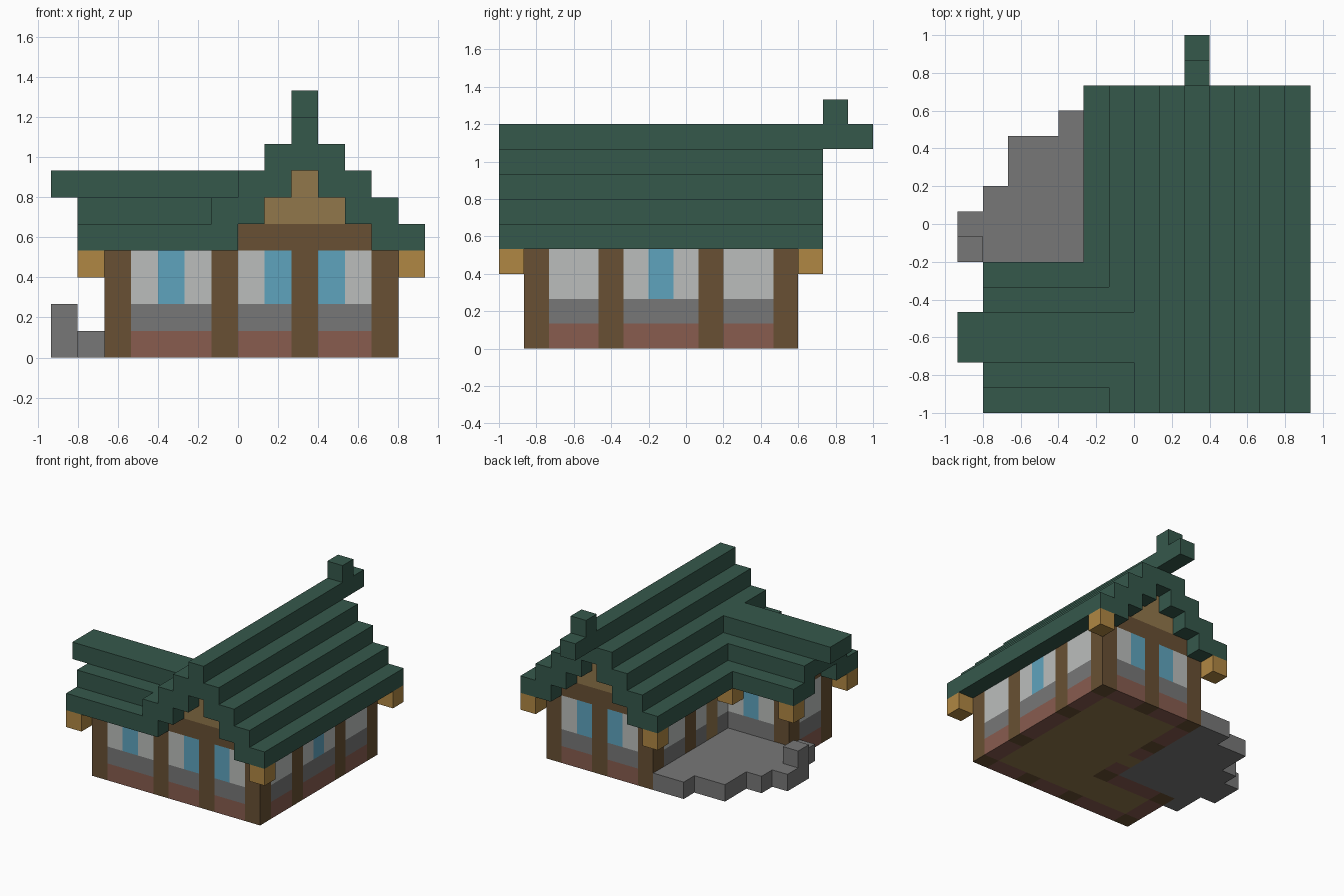
import bpy
import bmesh
from itertools import product
from mathutils import Vector

cube = bpy.data.objects.get("Cube")
if cube:
    bpy.data.objects.remove(cube)

U = 2 / 15                                # edge of one building block
ORIGIN = Vector((0, -7.5, 0))


def material(name, rgb):
    lin = [((c / 255 + 0.055) / 1.055) ** 2.4 for c in rgb] + [1]
    m = bpy.data.materials.new(name)
    m.use_nodes = True
    m.diffuse_color = lin
    bsdf = m.node_tree.nodes["Principled BSDF"]
    bsdf.inputs["Base Color"].default_value = lin
    bsdf.inputs["Roughness"].default_value = 0.9
    return m


green = material("roof green", (53, 88, 75))
timber = material("dark timber", (104, 80, 51))
plank = material("tan plank", (145, 119, 75))
gold = material("golden wood", (176, 135, 67))
brick = material("brick red", (136, 92, 79))
stone = material("stone grey", (119, 119, 119))
plaster = material("white plaster", (187, 190, 188))
glass = material("window blue", (95, 164, 190))

owner = {}                                # block -> part that owns it
colours = {}                              # part -> material


def fill(part, mat, xs, ys, zs):
    """Fill inclusive block ranges with a part."""
    colours[part] = mat
    spans = [range(a, b + 1) for a, b in (xs, ys, zs)]
    for cell in product(*spans):
        owner[cell] = part


def column(part, mat, x, y, low, high):
    fill(part, mat, (x, x), (y, y), (low, high))


# Terrace: stepped outline, with one raised block and a doorstep
for y, x in {5: -6, 6: -7, 7: -7, 8: -6, 9: -5, 10: -5, 11: -3}.items():
    fill("terrace", stone, (x, -2), (y, y), (0, 0))
column("terrace", stone, -6, 4, 0, 0)
column("terrace_pillar", stone, -7, 6, 1, 1)

# Footprint: long hall plus a side wing
plan = set(product(range(-1, 6), range(1, 12)))
plan |= set(product(range(-5, 0), range(1, 5)))
windows = {(-3, 1), (1, 1), (3, 1), (1, 11), (3, 11), (5, 6), (-3, 4)}
door = (-1, 6)

# Floor, posts, banded walls, windows and door
for x, y in sorted(plan):
    around = product((x - 1, x, x + 1), (y - 1, y, y + 1))
    if all(c in plan for c in around):
        column("floor", plank, x, y, 0, 0)
    elif x in (-5, -1, 2, 5) and y in (1, 4, 8, 11):
        column("posts", timber, x, y, 0, 3)
    elif (x, y) == door:
        column("door", plank, x, y, 0, 3)
    else:
        column("wall_base", brick, x, y, 0, 0)
        column("wall_band", stone, x, y, 1, 1)
        if (x, y) in windows:
            column("windows", glass, x, y, 2, 3)
        else:
            column("upper_walls", plaster, x, y, 2, 3)

# Gables
for y in (1, 11):
    fill("gable_beams", timber, (0, 4), (y, y), (4, 4))
    fill("gable_planks", plank, (1, 3), (y, y), (5, 5))
    column("gable_planks", plank, 2, y, 6, 6)
fill("gable_beams", timber, (-5, -5), (2, 3), (4, 4))

# Side wing roof, running into the hall roof
for y in (0, 4):
    fill("wing_roof", green, (-6, -1), (y, y + 1), (4, 4))
fill("wing_roof", green, (-6, 0), (1, 4), (5, 5))
fill("wing_roof", green, (-7, 1), (2, 3), (6, 6))

# Hall roof: mirrored stair-stepped slopes, ridge and tail
for step in range(3):
    for x in (-2 + step, 5 - step):
        fill("hall_roof", green, (x, x + 1), (0, 12), (4 + step, 4 + step))
fill("hall_roof", green, (1, 3), (0, 12), (7, 7))
fill("roof_ridge", green, (2, 2), (0, 14), (8, 8))
column("ridge_finial", green, 2, 13, 9, 9)

# Eave brackets
for x, y in ((6, 0), (6, 12), (-2, 12), (-2, 5), (-6, 5), (-6, 0)):
    column("eave_brackets", gold, x, y, 3, 3)


def build(part):
    """Skin the exposed sides of a part's blocks."""
    bm = bmesh.new()
    for cell in (c for c, p in owner.items() if p == part):
        centre = Vector(cell) + Vector((0.5, 0.5, 0.5)) + ORIGIN
        for axis, sign in product(range(3), (-1, 1)):
            n = Vector((0, 0, 0))
            n[axis] = sign
            if tuple(int(c + d) for c, d in zip(cell, n)) in owner:
                continue
            a = Vector((0, 0, 0))
            a[(axis + 1) % 3] = 1
            b = n.cross(a)
            ring = (-a - b, a - b, a + b, b - a)
            bm.faces.new([bm.verts.new((centre + (n + r) / 2) * U) for r in ring])
    bmesh.ops.remove_doubles(bm, verts=bm.verts, dist=U / 100)
    bmesh.ops.dissolve_limit(bm, angle_limit=0.01, verts=bm.verts, edges=bm.edges)
    mesh = bpy.data.meshes.new(part)
    bm.to_mesh(mesh)
    bm.free()
    mesh.materials.append(colours[part])
    bpy.context.scene.collection.objects.link(bpy.data.objects.new(part, mesh))


for part in colours:
    build(part)
